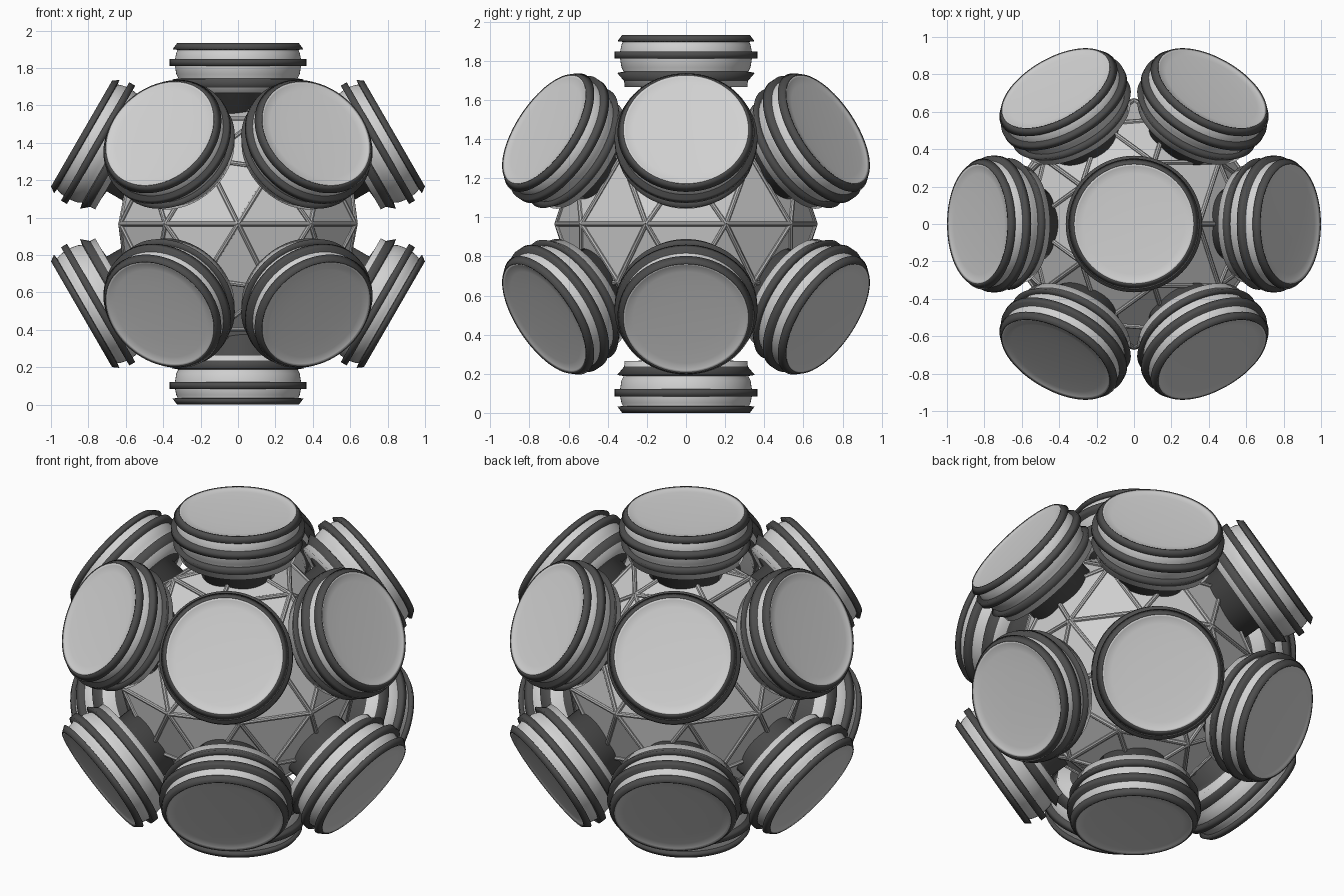
import bpy, bmesh, math
from mathutils import Vector

if "Cube" in bpy.data.objects:
    bpy.data.objects.remove(bpy.data.objects["Cube"])

CENTRE = Vector((0, 0, 0.966))
BALL_R = 0.66


def material(name, v):
    m = bpy.data.materials.new(name)
    m.diffuse_color = (v, v, v, 1)
    m.use_nodes = True
    m.node_tree.nodes["Principled BSDF"].inputs["Base Color"].default_value = m.diffuse_color
    return m


LIGHT = material("light grey", 0.64)
DARK = material("dark grey", 0.075)
STRUT = material("mid grey", 0.47)


def finish(bm, name, mats):
    bmesh.ops.recalc_face_normals(bm, faces=bm.faces)
    me = bpy.data.meshes.new(name)
    bm.to_mesh(me)
    bm.free()
    for m in mats:
        me.materials.append(m)
    return me


def add(me, name, rotation=None):
    ob = bpy.data.objects.new(name, me)
    bpy.context.collection.objects.link(ob)
    ob.location = CENTRE
    if rotation:
        ob.rotation_euler = rotation
    return ob


def lathe(name, profile, mats, n=72):
    """Revolve (radius, height) points round z; the profile starts and ends on the axis."""
    bm = bmesh.new()
    rings = []
    for r, h in profile:
        if r == 0:
            rings.append([bm.verts.new((0, 0, h))] * n)
        else:
            rings.append([bm.verts.new((r * math.cos(2 * math.pi * i / n),
                                        r * math.sin(2 * math.pi * i / n), h)) for i in range(n)])
    for a, b in zip(rings, rings[1:]):
        for i in range(n):
            j = (i + 1) % n
            quad = [a[i], a[j], b[j], b[i]]
            bm.faces.new(list(dict.fromkeys(quad))).smooth = True
    # keep crisp steps between bands
    for e in bm.edges:
        if len(e.link_faces) == 2 and e.calc_face_angle(0) > math.radians(25):
            e.smooth = False
    return finish(bm, name, mats)


# Geodesic ball panels
bm = bmesh.new()
bmesh.ops.create_icosphere(bm, subdivisions=2, radius=BALL_R)
edges = [(e.verts[0].co.copy(), e.verts[1].co.copy()) for e in bm.edges]
add(finish(bm, "ball_panels", [LIGHT]), "ball_panels")

# Struts along every panel edge
bm = bmesh.new()
for a, b in edges:
    d = b - a
    mat = d.to_track_quat('Z', 'Y').to_matrix().to_4x4()
    mat.translation = (a + b) / 2
    bmesh.ops.create_cone(bm, cap_ends=True, segments=8, radius1=0.013, radius2=0.013,
                          depth=d.length, matrix=mat)
add(finish(bm, "ball_struts", [STRUT]), "ball_struts")

# Pad parts, lathed along z with heights measured from the ball centre
parts = {
    # light drum with a shallow dished face
    "pad_drum": (LIGHT, [(0, 0.70), (0.315, 0.70), (0.317, 0.775), (0.330, 0.80), (0.337, 0.845),
                         (0.337, 0.88), (0.330, 0.915), (0.318, 0.94), (0.321, 0.966),
                         (0.310, 0.960), (0.27, 0.957), (0.18, 0.954), (0.09, 0.9525), (0, 0.952)]),
    # dark rim round the face
    "pad_rim": (DARK, [(0, 0.93), (0.32, 0.93), (0.350, 0.934), (0.326, 0.966), (0.320, 0.966),
                       (0.316, 0.94), (0, 0.94)]),
    # dark middle hoop
    "pad_hoop": (DARK, [(0, 0.845), (0.365, 0.845), (0.365, 0.882), (0, 0.882)]),
    # dark tapered back and stem into the ball
    "pad_back": (DARK, [(0, 0.56), (0.20, 0.56), (0.20, 0.695), (0.295, 0.705), (0.352, 0.772),
                        (0.318, 0.778), (0, 0.778)]),
}
meshes = {k: lathe(k, prof, [m]) for k, (m, prof) in parts.items()}

# Fourteen pads: two poles and two rings of six at 30 degrees elevation
tilts = [("top", (0, 0, 0)), ("bottom", (math.pi, 0, 0))]
for label, polar in (("upper", 60), ("lower", 120)):
    for k in range(6):
        tilts.append((f"{label}_{k + 1}", (0, math.radians(polar), math.radians(60 * k))))
for label, rot in tilts:
    for k, me in meshes.items():
        add(me, f"{k}_{label}", rot)
